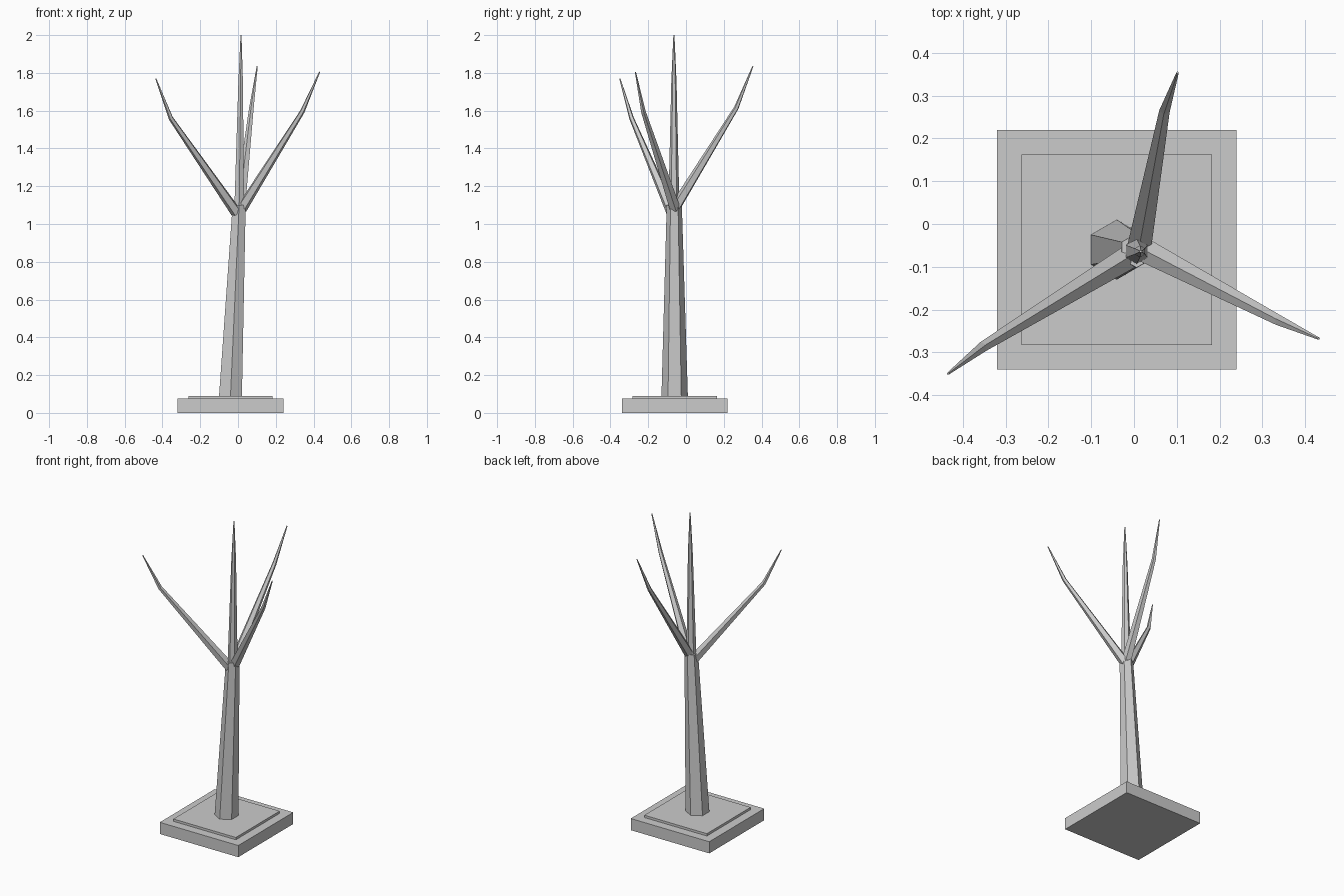
import bpy
import bmesh
from math import cos, sin, pi
from mathutils import Vector

cube = bpy.data.objects.get("Cube")
if cube:
    bpy.data.objects.remove(cube, do_unlink=True)

# One plain grey for everything
grey = bpy.data.materials.new("plain grey")
grey.use_nodes = True
colour = (0.6, 0.6, 0.6, 1)
grey.diffuse_color = colour
grey.node_tree.nodes["Principled BSDF"].inputs["Base Color"].default_value = colour


def add_object(name, bm):
    bmesh.ops.recalc_face_normals(bm, faces=bm.faces)
    mesh = bpy.data.meshes.new(name)
    bm.to_mesh(mesh)
    bm.free()
    mesh.materials.append(grey)
    obj = bpy.data.objects.new(name, mesh)
    bpy.context.collection.objects.link(obj)
    return obj


def slab(name, size, bottom, top):
    bm = bmesh.new()
    bmesh.ops.create_cube(bm, size=1)
    for v in bm.verts:
        v.co = (v.co.x * size - 0.04, v.co.y * size - 0.06,
                bottom if v.co.z < 0 else top)
    add_object(name, bm)


def limb(name, path, radii, sides, level=False):
    """Tapered faceted tube; level keeps every ring horizontal."""
    points = [Vector(p) for p in path]
    bm = bmesh.new()
    rings = []
    for i, (p, r) in enumerate(zip(points, radii)):
        before = points[max(i - 1, 0)]
        after = points[min(i + 1, len(points) - 1)]
        along = Vector((0, 0, 1)) if level else (after - before).normalized()
        side = Vector((1, 0, 0)) if level else along.cross((0, 0, 1)).normalized()
        up = side.cross(along) if not level else Vector((0, 1, 0))
        rings.append([bm.verts.new(p + r * (up * cos(a) + side * sin(a)))
                      for a in (2 * pi * k / sides for k in range(sides))])
    for low, high in zip(rings, rings[1:]):
        for k in range(sides):
            n = (k + 1) % sides
            bm.faces.new((low[k], low[n], high[n], high[k]))
    bm.faces.new(rings[0])
    bm.faces.new(rings[-1])
    add_object(name, bm)


# Stepped square base
slab("base_plinth", 0.56, 0, 0.075)
slab("base_step", 0.446, 0.07, 0.09)

# Leaning six-sided trunk and upright leader
limb("trunk", [(-0.04, -0.06, 0.085), (0.006, -0.062, 1.1)],
     [0.07, 0.04], 6, level=True)
limb("leader", [(0.006, -0.064, 1.06), (0.014, -0.064, 1.75), (0.016, -0.064, 2)],
     [0.03, 0.014, 0.003], 6, level=True)

# Three spreading branches, each with a bend near the tip
branches = {
    "right_branch": [(-0.008, -0.075, 1.06), (-0.355, -0.288, 1.56), (-0.435, -0.35, 1.77)],
    "left_branch": [(0.018, -0.058, 1.08), (0.34, -0.226, 1.595), (0.432, -0.268, 1.805)],
    "back_branch": [(0.012, -0.055, 1.09), (0.072, 0.267, 1.615), (0.102, 0.354, 1.835)],
}
for name, path in branches.items():
    limb(name, path, [0.03, 0.013, 0.003], 5)
